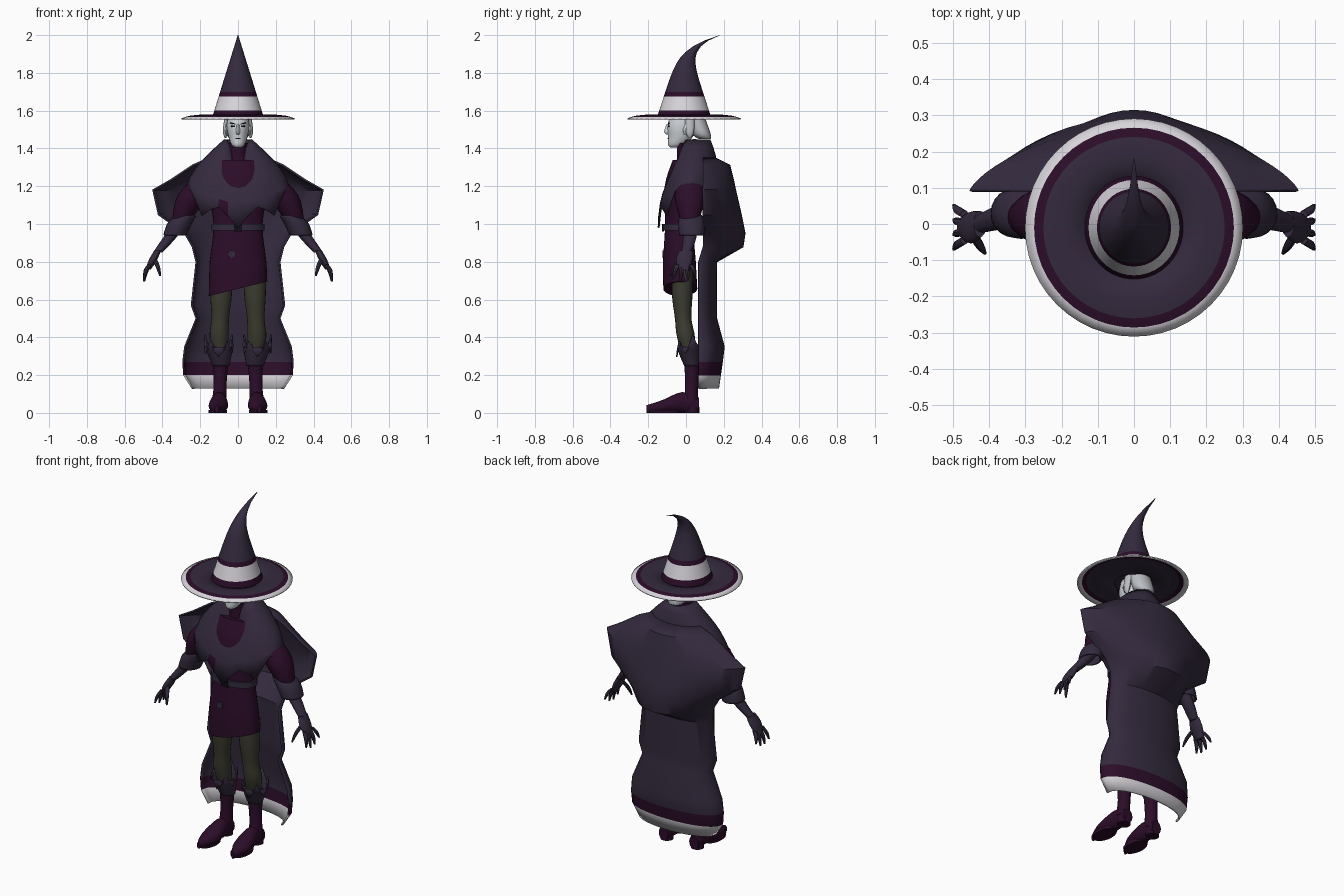
import bpy, bmesh
from math import sin, cos, pi, hypot, radians
from mathutils import Matrix, Vector

cube = bpy.data.objects.get("Cube")
if cube:
    bpy.data.objects.remove(cube, do_unlink=True)


def material(name, *rgb):
    made = bpy.data.materials.new(name)
    made.use_nodes = True
    made.diffuse_color = (*rgb, 1)
    made.node_tree.nodes["Principled BSDF"].inputs["Base Color"].default_value = (*rgb, 1)
    return made


PURPLE = material("dusky purple cloth", .034, .023, .047)
PLUM = material("dark plum cloth", .025, .004, .022)
WHITE = material("pale trim", .68, .66, .7)
SKIN = material("pale skin", .62, .65, .68)
OLIVE = material("olive trousers", .046, .046, .03)
BLACK = material("near black", .006, .004, .007)
HAIR = material("silver hair", .5, .52, .55)


def finish(name, mesh, materials, rule=None, thickness=0):
    """Turn a bmesh into a smooth shaded object, coloured by a rule."""
    bmesh.ops.recalc_face_normals(mesh, faces=mesh.faces)
    if rule:
        for face in mesh.faces:
            face.material_index = rule(face.calc_center_median())
    data = bpy.data.meshes.new(name)
    mesh.to_mesh(data)
    mesh.free()
    for entry in materials:
        data.materials.append(entry)
    data.shade_smooth()
    data.set_sharp_from_angle(angle=radians(40))
    part = bpy.data.objects.new(name, data)
    bpy.context.collection.objects.link(part)
    if thickness:
        shell = part.modifiers.new("thickness", "SOLIDIFY")
        shell.thickness = thickness
        shell.offset = 0


def loft(name, rings, materials, rule=None, closed=True, thickness=0):
    """Skin rings of points; a part with thickness stays open at its ends."""
    mesh = bmesh.new()
    rows = [[mesh.verts.new(point) for point in ring] for ring in rings]
    count = len(rows[0])
    for low, high in zip(rows, rows[1:]):
        for i in range(count if closed else count - 1):
            j = (i + 1) % count
            mesh.faces.new((low[i], low[j], high[j], high[i]))
    if not thickness:
        mesh.faces.new(rows[0])
        mesh.faces.new(rows[-1])
    finish(name, mesh, materials, rule, thickness)


def ring(x, y, z, width, depth, count=24, lift=None):
    """Level oval that starts at the front; lift(angle, height, index) bends it."""
    angles = [2 * pi * i / count for i in range(count)]
    return [(x + width * sin(a), y - depth * cos(a), z + (lift(a, z, i) if lift else 0))
            for i, a in enumerate(angles)]


def smooth(keys, steps=4):
    """Run a flowing curve through a few key tuples."""
    keys = [Vector(key) for key in keys]
    padded = [keys[0], *keys, keys[-1]]
    rows = []
    for a, b, c, d in zip(padded, padded[1:], padded[2:], padded[3:]):
        for step in range(steps):
            t = step / steps
            rows.append(b + (c - a) * (t / 2) + (2 * a - 5 * b + 4 * c - d) * (t * t / 2)
                        + (3 * b - 3 * c + d - a) * (t ** 3 / 2))
    return rows + [keys[-1]]


def tube(name, colour, *keys, flat=1, count=20, lift=None, side=1, thickness=0):
    """Keys are x, y, z, radius; flat is depth over width."""
    rings = [ring(side * x, y, z, r, r * flat, count, lift) for x, y, z, r in smooth(keys)]
    loft(name, rings, [colour], thickness=thickness)


def plate(name, colour, place, size, tilt=0):
    mesh = bmesh.new()
    bmesh.ops.create_cube(mesh, size=1)
    mesh.transform(Matrix.Translation(place) @ Matrix.Rotation(tilt, 4, "Y") @ Matrix.Diagonal((*size, 1)))
    finish(name, mesh, [colour])


# Hat: straight taper whose tip curls back, over a wide thin brim
def hat_ring(z):
    climb = (z - 1.565) / .435
    radius = .31 * (2.005 - z)
    return ring(0, .19 * climb ** 7 - .01, z, radius, radius * 1.05, 40)


def hat_colour(spot):
    if 1.6 < spot.z < 1.675:
        return 2
    return int(1.57 < spot.z < 1.7)


def brim_colour(spot):
    reach = hypot(spot.x, spot.y + .01)
    return int(reach > .25) + int(reach > .275)


cloth = [PURPLE, PLUM, WHITE]
heights = [1.565, 1.6, 1.675] + [1.7 + .03 * i for i in range(11)]
loft("hat_cone", [hat_ring(z) for z in heights], cloth, hat_colour)
loft("hat_brim", [ring(0, -.01, 1.576 - 2 * (r - .2) ** 2, r, r, 48) for r in (.1, .2, .25, .275, .3)],
     cloth, brim_colour, thickness=.006)

# Head, face and hair
tube("head", SKIN, (0, -.06, 1.405, .018), (0, -.05, 1.42, .035), (0, -.03, 1.46, .05),
     (0, -.02, 1.52, .06), (0, -.01, 1.6, .05), flat=1.3)
tube("nose", SKIN, (0, -.095, 1.53, .006), (0, -.1, 1.49, .012), (0, -.094, 1.475, .008), flat=1.3, count=10)
tube("back_hair", HAIR, (0, .1, 1.45, .04), (0, .08, 1.48, .062), (0, .05, 1.57, .06), flat=.8)
tube("neck_collar", PLUM, (0, 0, 1.2, .06), (0, 0, 1.35, .048), (0, 0, 1.43, .05))
plate("mouth", BLACK, (0, -.093, 1.452), (.028, .008, .004))

# Tunic with a slanted hem, belt, buckle and button
tube("tunic", PLUM, (0, -.03, .69, .155), (0, -.035, .8, .15), (0, -.035, 1, .13), (0, -.02, 1.2, .16),
     (0, 0, 1.34, .12), flat=.58, count=32, lift=lambda a, z, i: max(0, .8 - z) * (.35 * sin(a) - .3))
tube("belt", PURPLE, (0, -.035, .965, .14), (0, -.035, 1, .14), flat=.62, count=32)
plate("belt_buckle", BLACK, (0, -.122, .98), (.04, .009, .04))
button = bmesh.new()
bmesh.ops.create_cone(button, cap_ends=True, segments=16, radius1=.02, radius2=.02, depth=.009)
button.transform(Matrix.Translation((-.035, -.121, .84)) @ Matrix.Rotation(pi / 2, 4, "X"))
finish("tunic_button", button, [PURPLE])

# Shoulder mantle: dipped neckline, ragged hem and worn patches
patches = [Vector((-.2, -.09, 1.16)), Vector((-.06, -.13, 1.1)), Vector((0, -.14, 1.07))]


def mantle_ring(t):
    def drape(a, z, i):
        neckline = .16 * (1 - t) * max(0, cos(a)) ** 6
        hem = .13 * t ** 4 * cos(a) ** 2
        teeth = (-.055, 0, .035, 0)[i % 4] if t == 1 else 0
        return teeth - neckline - hem

    spread = sin(t * pi / 2)
    return ring(0, .045 - .04 * t * t, 1.445 - .28 * t, .07 + .2 * spread, .08 + .07 * spread, 32, drape)


def mantle_colour(spot):
    return int(any((spot - patch).length < .027 for patch in patches))


loft("shoulder_mantle", [mantle_ring(i / 7) for i in range(8)], [PURPLE, PLUM], mantle_colour, thickness=.01)

# Long cape, open at the front, billowing over the arms; keys are height, half width, back
cape = [(.13, .24, .17), (.2, .285, .18), (.27, .29, .19), (.35, .28, .2), (.5, .22, .16), (.57, .245, .16),
        (.8, .22, .16), (.88, .24, .3), (.95, .28, .31), (1.05, .42, .29), (1.18, .45, .26), (1.23, .36, .25),
        (1.31, .24, .23), (1.35, .15, .15)]


def cape_row(z, width, back):
    front, curve = (.09, 1.5) if z > .8 else (.065, .8)
    angles = [pi * (i / 28 - .5) for i in range(29)]
    return [(width * sin(a), front + (back - front) * max(0, cos(a)) ** curve, z) for a in angles]


loft("cape", [cape_row(*key) for key in cape], cloth, lambda spot: int(spot.z < .27) + int(spot.z < .2),
     closed=False, thickness=.01)


# Foot: ovals stacked from heel to pointed toe, all resting on the ground
def foot_ring(x, y, height, width):
    angles = [2 * pi * i / 20 for i in range(20)]
    return [(x + width * sin(a), y, height / 2 * (1 - cos(a))) for a in angles]


def petals(a, z, i):
    return (-.03, 0, .05, 0)[i % 4] - .03 * cos(a) if z > .35 else 0


for s, side in ((1, "left"), (-1, "right")):
    # Facial features and side hair
    plate(side + "_eye", BLACK, (s * .026, -.091, 1.517), (.022, .008, .007))
    plate(side + "_brow", BLACK, (s * .027, -.092, 1.532), (.03, .008, .005), s * -.2)
    tube(side + "_ear", SKIN, (.056, 0, 1.475, .005), (.064, 0, 1.5, .008), (.066, .01, 1.53, .006),
         flat=2, count=10, side=s)
    tube(side + "_hair_lock", HAIR, (.066, .02, 1.455, .004), (.066, .02, 1.49, .014), (.055, .02, 1.57, .016),
         flat=1.6, count=12, side=s)

    # Arm: puffed sleeve, flared cuff, gloved forearm and palm
    tube(side + "_sleeve", PLUM, (.16, .02, 1.27, .05), (.24, .02, 1.15, .08), (.3, .02, 1.02, .05), side=s)
    tube(side + "_cuff", PURPLE, (.275, .025, 1.045, .05), (.31, .03, 1, .06), (.335, .03, .94, .056),
         flat=1.1, side=s, thickness=.01)
    tube(side + "_forearm", PURPLE, (.29, .02, 1.03, .035), (.36, .02, .93, .035), (.425, 0, .85, .025), side=s)
    tube(side + "_palm", PURPLE, (.425, 0, .86, .018), (.45, -.01, .81, .022), (.475, -.01, .76, .014),
         flat=2, side=s)

    # Fingers fan out from the palm
    for k, (finger, drop) in enumerate((("index", .07), ("middle", .085), ("ring", .08), ("little", .055))):
        base = .024 * k - .045
        fan = .016 * (k - 1.5)
        tube(f"{side}_{finger}_finger", PURPLE, (.468, base, .785, .011),
             (.488, base + fan / 2, .785 - drop / 2, .011), (.497, base + fan, .78 - drop, .005),
             count=8, side=s)
    tube(side + "_thumb", PURPLE, (.445, -.03, .82, .013), (.425, -.06, .775, .012), (.412, -.08, .725, .005),
         count=8, side=s)

    # Leg: loose trousers, boot shaft, pointed foot, heel and ragged boot top
    tube(side + "_trouser_leg", OLIVE, (.09, -.02, .76, .06), (.09, -.02, .62, .057), (.094, -.015, .5, .046),
         (.1, 0, .4, .05), (.09, .02, .27, .03), flat=.95, side=s)
    tube(side + "_boot_shaft", PLUM, (.09, .03, .32, .044), (.095, .03, .15, .034), (.1, .025, .05, .04), side=s)
    foot = smooth([(.1, .07, .08, .03), (.1, -.02, .11, .042), (.105, -.12, .07, .05), (.113, -.21, .04, .01)])
    loft(side + "_boot_foot", [foot_ring(s * x, y, height, width) for x, y, height, width in foot], [PLUM])
    tube(side + "_sole", PLUM, (.107, -.115, 0, .048), (.107, -.115, .016, .05), flat=1.7, side=s)
    tube(side + "_heel", PLUM, (.1, .035, 0, .036), (.1, .035, .03, .036), side=s)
    tube(side + "_boot_cuff", PURPLE, (.09, .03, .25, .042), (.095, .02, .3, .056), (.103, .015, .355, .075),
         flat=.85, lift=petals, side=s, thickness=.008)
